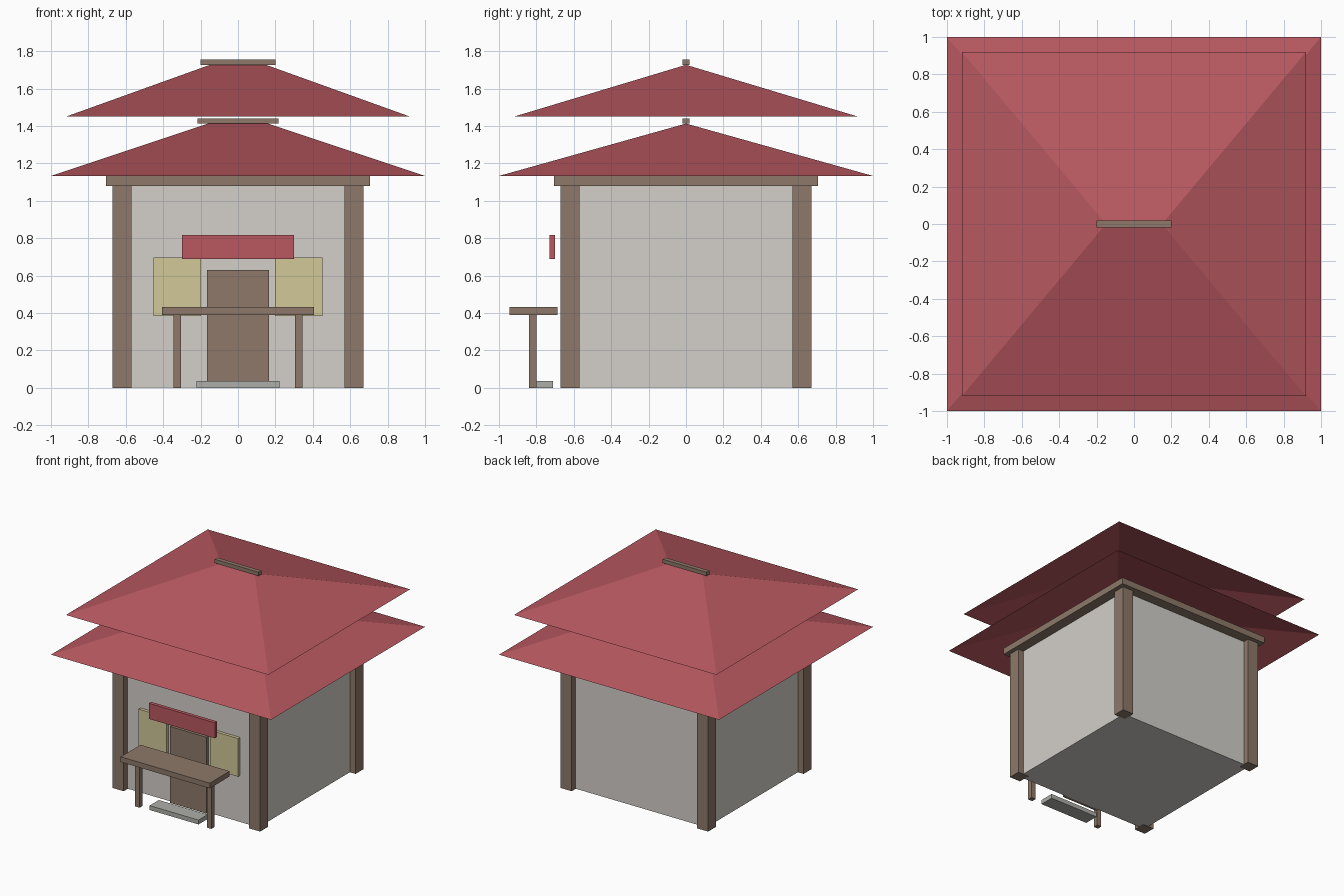
import bpy
import bmesh
from mathutils import Matrix, Vector

cube = bpy.data.objects.get("Cube")
if cube:
    bpy.data.objects.remove(cube, do_unlink=True)


def linear(c):
    c /= 255
    return c / 12.92 if c <= 0.04045 else ((c + 0.055) / 1.055) ** 2.4


def material(name, *rgb):
    colour = (*[linear(c) for c in rgb], 1)
    m = bpy.data.materials.new(name)
    m.use_nodes = True
    m.diffuse_color = colour
    m.node_tree.nodes["Principled BSDF"].inputs["Base Color"].default_value = colour
    return m


plaster = material("pale plaster", 211, 207, 201)
wood = material("brown wood", 141, 121, 105)
red = material("roof red", 184, 88, 96)
cream = material("cream yellow", 209, 200, 152)
stone = material("grey stone", 174, 174, 169)


def finish(name, bm, mat):
    mesh = bpy.data.meshes.new(name)
    bm.to_mesh(mesh)
    bm.free()
    mesh.materials.append(mat)
    obj = bpy.data.objects.new(name, mesh)
    bpy.context.collection.objects.link(obj)
    return obj


def box(name, xs, ys, zs, mat):
    """Box between two limits on each axis."""
    low, high = (Vector(p) for p in zip(xs, ys, zs))
    bm = bmesh.new()
    bmesh.ops.create_cube(bm, size=1, matrix=Matrix.Translation((low + high) / 2)
                          @ Matrix.Diagonal((*(high - low), 1)))
    return finish(name, bm, mat)


def hip_roof(name, half, ridge, z0, z1):
    """Four slopes up to a short ridge, open underneath."""
    bm = bmesh.new()
    a, b, c, d = [bm.verts.new((x * half, y * half, z0))
                  for x, y in ((-1, -1), (1, -1), (1, 1), (-1, 1))]
    left, right = [bm.verts.new((x, 0, z1)) for x in (-ridge, ridge)]
    for face in ((a, b, right, left), (b, c, right), (c, d, left, right), (d, a, left)):
        bm.faces.new(face)
    return finish(name, bm, red)


# House body with corner posts and the beam under the eaves
box("walls", (-0.62, 0.62), (-0.62, 0.62), (0.002, 1.09), plaster)
for sx, side in ((1, "left"), (-1, "right")):
    for sy, end in ((-1, "front"), (1, "back")):
        x, y = sx * 0.62, sy * 0.62
        box(f"{end}_{side}_post", (x - 0.05, x + 0.05), (y - 0.05, y + 0.05),
            (0, 1.08), wood)
box("eaves_beam", (-0.705, 0.705), (-0.705, 0.705), (1.08, 1.133), wood)

# Two stacked roofs with ridge caps
hip_roof("lower_roof", 1.0, 0.16, 1.133, 1.413)
box("lower_ridge_cap", (-0.217, 0.217), (-0.018, 0.018), (1.412, 1.44), wood)
hip_roof("upper_roof", 0.92, 0.15, 1.45, 1.727)
box("upper_ridge_cap", (-0.2, 0.2), (-0.018, 0.018), (1.726, 1.756), wood)

# Door, step, sign board and shutters
box("door", (-0.165, 0.165), (-0.645, -0.6), (0.003, 0.63), wood)
box("door_step", (-0.222, 0.222), (-0.83, -0.71), (0, 0.036), stone)
box("sign_board", (-0.3, 0.3), (-0.73, -0.7), (0.69, 0.818), red)
for sx, side in ((1, "left"), (-1, "right")):
    box(f"{side}_shutter", sorted((sx * 0.198, sx * 0.452)), (-0.645, -0.6),
        (0.383, 0.697), cream)
    # Counter legs
    box(f"{side}_counter_leg", sorted((sx * 0.306, sx * 0.346)), (-0.84, -0.8),
        (0, 0.39), wood)
box("counter_top", (-0.405, 0.405), (-0.945, -0.687), (0.389, 0.432), wood)
